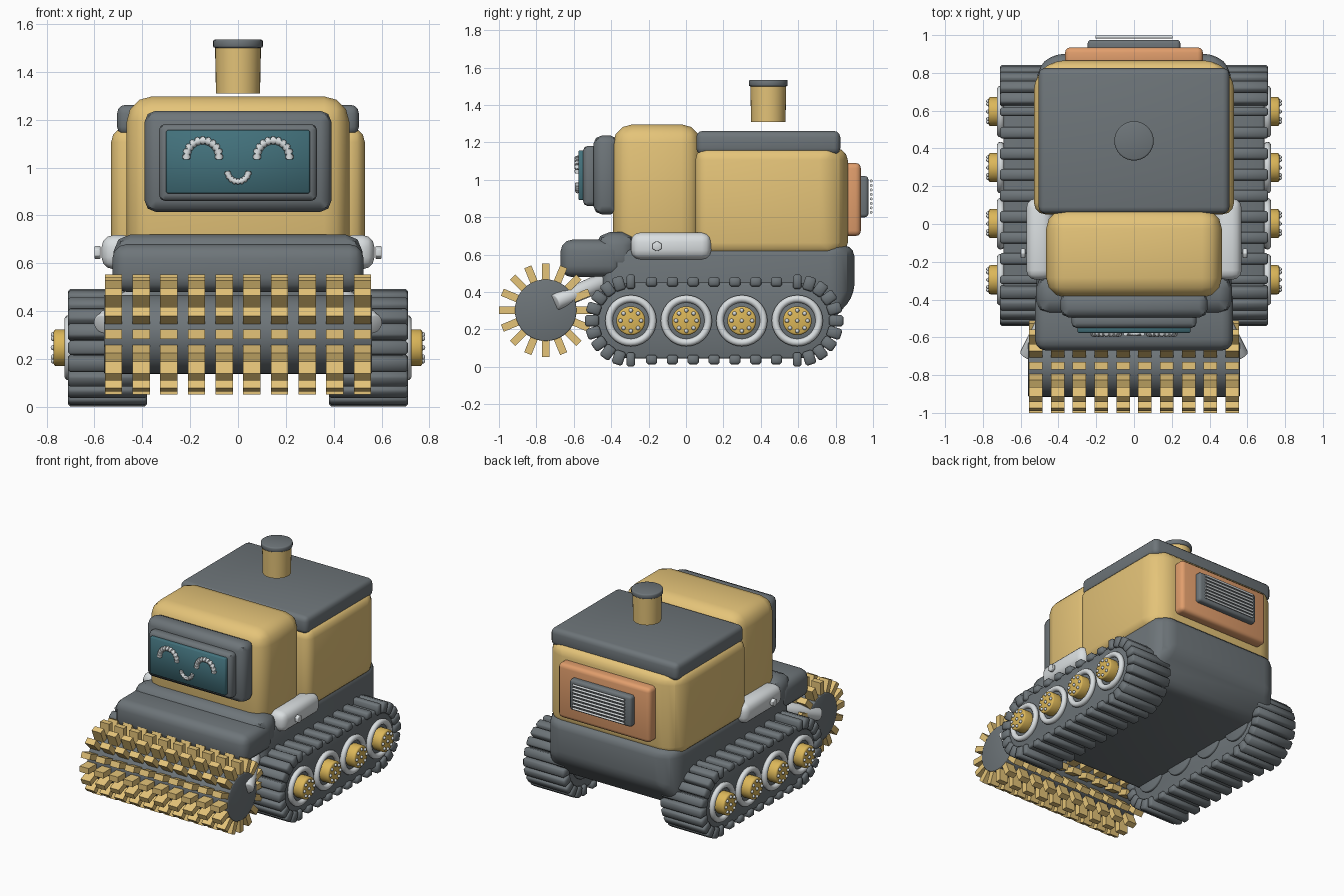
import bpy, bmesh
from math import pi, sin, cos
from mathutils import Vector, Matrix

old = bpy.data.objects.get("Cube")
if old:
    bpy.data.objects.remove(old, do_unlink=True)


def material(name, rgb):
    m = bpy.data.materials.new(name)
    m.use_nodes = True
    m.diffuse_color = (*rgb, 1)
    m.node_tree.nodes["Principled BSDF"].inputs["Base Color"].default_value = (*rgb, 1)
    return m


GRAY = material("slate gray", (0.155, 0.178, 0.192))
YELLOW = material("warm yellow", (0.78, 0.55, 0.19))
GOLD = material("hub gold", (0.71, 0.47, 0.1))
LIGHT = material("light gray", (0.7, 0.735, 0.75))
TEAL = material("screen teal", (0.055, 0.165, 0.2))
ORANGE = material("copper orange", (0.75, 0.34, 0.15))
made = []


def finish(name, bm, mat):
    mesh = bpy.data.meshes.new(name)
    bmesh.ops.recalc_face_normals(bm, faces=bm.faces)
    bm.to_mesh(mesh)
    bm.free()
    mesh.materials.append(mat)
    obj = bpy.data.objects.new(name, mesh)
    bpy.context.collection.objects.link(obj)
    made.append(obj)


def bevel(bm, edges, width, segments):
    bmesh.ops.bevel(bm, geom=edges, offset=width, segments=segments,
                    profile=0.5, affect='EDGES', clamp_overlap=True)


def soften(bm, width, segments):
    bevel(bm, [e for e in bm.edges if e.calc_face_angle(0) > 0.4], width, segments)


def cut_rear_corners(bm, width):
    # wide chamfer on the upright edges at the back
    bm.normal_update()
    rear = max(v.co.y for v in bm.verts) - 0.01
    bevel(bm, [e for e in bm.edges if all(v.co.y > rear for v in e.verts)
               and abs(e.verts[0].co.x - e.verts[1].co.x) < 0.01], width, 1)


def add_box(bm, center, size, rot=Matrix()):
    m = Matrix.Translation(center) @ rot @ Matrix.Diagonal((*size, 1))
    bmesh.ops.create_cube(bm, size=1, matrix=m)


def add_rod(bm, a, b, r1, r2, sides=24):
    a, b = Vector(a), Vector(b)
    d = b - a
    m = Matrix.Translation((a + b) / 2) @ d.to_track_quat('Z', 'Y').to_matrix().to_4x4()
    bmesh.ops.create_cone(bm, cap_ends=True, segments=sides, radius1=r1,
                          radius2=r2, depth=d.length, matrix=m)


def box(name, x, y, z, mat, width, segments=3, corner=0.0):
    bm = bmesh.new()
    lo, hi = Vector((x[0], y[0], z[0])), Vector((x[1], y[1], z[1]))
    add_box(bm, (lo + hi) / 2, hi - lo)
    if corner:
        cut_rear_corners(bm, corner)
    soften(bm, width, segments)
    finish(name, bm, mat)


def rod(name, a, b, r1, r2, mat, width=0.0, sides=32):
    bm = bmesh.new()
    add_rod(bm, a, b, r1, r2, sides)
    if width:
        soften(bm, width, 2)
    finish(name, bm, mat)


def prism(name, profile, x0, x1, mat, width, segments=2, corner=0.0):
    # side profile of (y, z) points pulled along x
    bm = bmesh.new()
    face = bm.faces.new([bm.verts.new((x0, y, z)) for y, z in profile])
    out = bmesh.ops.extrude_face_region(bm, geom=[face])
    moved = [g for g in out["geom"] if isinstance(g, bmesh.types.BMVert)]
    bmesh.ops.translate(bm, verts=moved, vec=(x1 - x0, 0, 0))
    bmesh.ops.recalc_face_normals(bm, faces=bm.faces)
    if corner:
        cut_rear_corners(bm, corner)
    soften(bm, width, segments)
    finish(name, bm, mat)


# Hull, hood and body
prism("hull", [(-0.45, 0.65), (0.9, 0.65), (0.9, 0.38), (0.74, 0.2), (-0.45, 0.2)],
      -0.515, 0.515, GRAY, 0.06, 3, 0.08)
box("hood", (-0.525, 0.525), (-0.67, -0.34), (0.48, 0.68), GRAY, 0.06)
box("hood_deck", (-0.52, 0.52), (-0.48, -0.27), (0.5, 0.72), GRAY, 0.07, 2)
box("rear_body", (-0.53, 0.53), (0.05, 0.865), (0.6, 1.17), YELLOW, 0.07, 3, 0.09)
box("roof", (-0.505, 0.505), (0.055, 0.825), (1.135, 1.262), GRAY, 0.035)
box("cabin", (-0.465, 0.465), (-0.39, 0.08), (0.6, 1.297), YELLOW, 0.105)

# Floating smokestack
rod("smokestack", (0, 0.44, 1.31), (0, 0.44, 1.5), 0.092, 0.096, YELLOW)
rod("smokestack_cap", (0, 0.44, 1.5), (0, 0.44, 1.535), 0.104, 0.104, GRAY, 0.008)

# Face screen
box("face_frame", (-0.39, 0.39), (-0.495, -0.36), (0.815, 1.237), GRAY, 0.045, 2)
box("face_bezel", (-0.33, 0.33), (-0.55, -0.47), (0.86, 1.182), GRAY, 0.025, 2)
box("face_screen", (-0.3, 0.3), (-0.576, -0.53), (0.892, 1.157), TEAL, 0.006, 1)


def bead_arc(name, cx, cz, radius, start, end, count, size):
    bm = bmesh.new()
    for i in range(count):
        a = start + (end - start) * i / (count - 1)
        p = Vector((cx + radius * cos(a), -0.58, cz + radius * sin(a)))
        t = Vector((-sin(a), 0, cos(a))) * size * 0.4
        add_rod(bm, p - t, p + t, size, size, 12)
        add_rod(bm, p - t * 1.6, p + t * 1.6, size * 0.75, size * 0.75, 12)
    finish(name, bm, LIGHT)


bead_arc("right_eye", -0.147, 1.045, 0.068, pi, 0, 11, 0.017)
bead_arc("left_eye", 0.147, 1.045, 0.068, pi, 0, 11, 0.017)
bead_arc("smile", 0, 0.985, 0.044, 1.06 * pi, 1.94 * pi, 9, 0.013)

# Rear panel and vent
box("rear_panel", (-0.365, 0.365), (0.83, 0.935), (0.7, 1.09), ORANGE, 0.028)
box("rear_vent", (-0.245, 0.245), (0.9, 0.975), (0.8, 1.02), GRAY, 0.018)
bm = bmesh.new()
for i in range(8):
    z = 0.826 + i * 0.024
    add_rod(bm, (-0.205, 0.99, z), (0.205, 0.99, z), 0.0075, 0.0075, 12)
finish("vent_slats", bm, LIGHT)

# Spiked roller
ry, rz = -0.75, 0.303
rod("roller_drum", (-0.56, ry, rz), (0.56, ry, rz), 0.165, 0.165, GRAY, 0.006, 40)
bm = bmesh.new()
for i in range(10):
    for k in range(16):
        rot = Matrix.Rotation(k * pi / 8, 4, 'X')
        c = Vector((-0.52 + i * 1.04 / 9, ry, rz)) + rot @ Vector((0, 0, 0.2))
        add_box(bm, c, (0.072, 0.041, 0.102), rot)
finish("roller_spikes", bm, YELLOW)

# Track path: straight runs and round ends, as (y, z, outward angle)
Y0, Y1, ZC = -0.295, 0.595, 0.247


def track_path(r, straight, arc):
    path = []
    for end, other, base in ((Y1, Y0, -pi / 2), (Y0, Y1, pi / 2)):
        for k in range(arc + 1):
            a = base + pi * k / arc
            path.append((end + r * cos(a), ZC + r * sin(a), a))
        for k in range(1, straight):
            path.append((end + (other - end) * k / straight, ZC + r * sin(base + pi), base + pi))
    return path


for side, label in ((1, "left"), (-1, "right")):
    # Fender pods, bolts and roller arms
    box(label + "_fender", sorted((side * 0.43, side * 0.57)), (-0.295, 0.135),
        (0.575, 0.718), LIGHT, 0.05)
    rod(label + "_fender_bolt", (side * 0.575, -0.155, 0.645), (side * 0.6, -0.155, 0.645),
        0.028, 0.028, LIGHT, 0.004, 6)
    rod(label + "_roller_arm", (side * 0.565, -0.7, 0.345), (side * 0.42, -0.42, 0.465),
        0.044, 0.05, LIGHT, 0.008, 20)

    # Track belt and treads
    prism(label + "_track_belt", [(y, z) for y, z, a in track_path(0.203, 1, 16)],
          side * 0.4, side * 0.69, GRAY, 0.012)
    bm = bmesh.new()
    for y, z, a in track_path(0.208, 8, 10):
        flat = abs(abs(sin(a)) - 1) < 0.001
        corner = min(abs(y - Y0), abs(y - Y1)) < 0.001
        height = 0.05 if flat and not corner else 0.076
        add_box(bm, (side * 0.545, y, z), (0.33, height, 0.046 if corner else 0.06),
                Matrix.Rotation(a, 4, 'X'))
    soften(bm, 0.01, 1)
    finish(label + "_track_treads", bm, GRAY)

    # Wheels with light rims, gold hubs and bolts
    for i in range(4):
        y = Y0 + i * (Y1 - Y0) / 3
        tag = label + "_wheel_" + str(i + 1)
        rod(tag, (side * 0.385, y, ZC), (side * 0.7, y, ZC), 0.122, 0.122, GRAY, 0.006, 36)
        bpy.ops.mesh.primitive_torus_add(location=(side * 0.706, y, ZC), rotation=(0, pi / 2, 0),
                                         major_radius=0.117, minor_radius=0.02,
                                         major_segments=36, minor_segments=10)
        rim = bpy.context.object
        rim.name = tag + "_rim"
        rim.data.materials.append(LIGHT)
        made.append(rim)
        rod(tag + "_hub", (side * 0.66, y, ZC), (side * 0.77, y, ZC), 0.077, 0.077, GOLD, 0.01)
        bm = bmesh.new()
        spots = [(0, 0)] + [(0.055 * cos(k * pi / 4), 0.055 * sin(k * pi / 4)) for k in range(8)]
        for dy, dz in spots:
            bmesh.ops.create_uvsphere(bm, u_segments=10, v_segments=6, radius=0.011,
                                      matrix=Matrix.Translation((side * 0.772, y + dy, ZC + dz)))
        finish(tag + "_bolts", bm, LIGHT)

# Smooth shading with sharp creases
bpy.ops.object.select_all(action='DESELECT')
for obj in made:
    obj.select_set(True)
bpy.context.view_layer.objects.active = made[0]
bpy.ops.object.shade_smooth_by_angle(angle=0.8)
